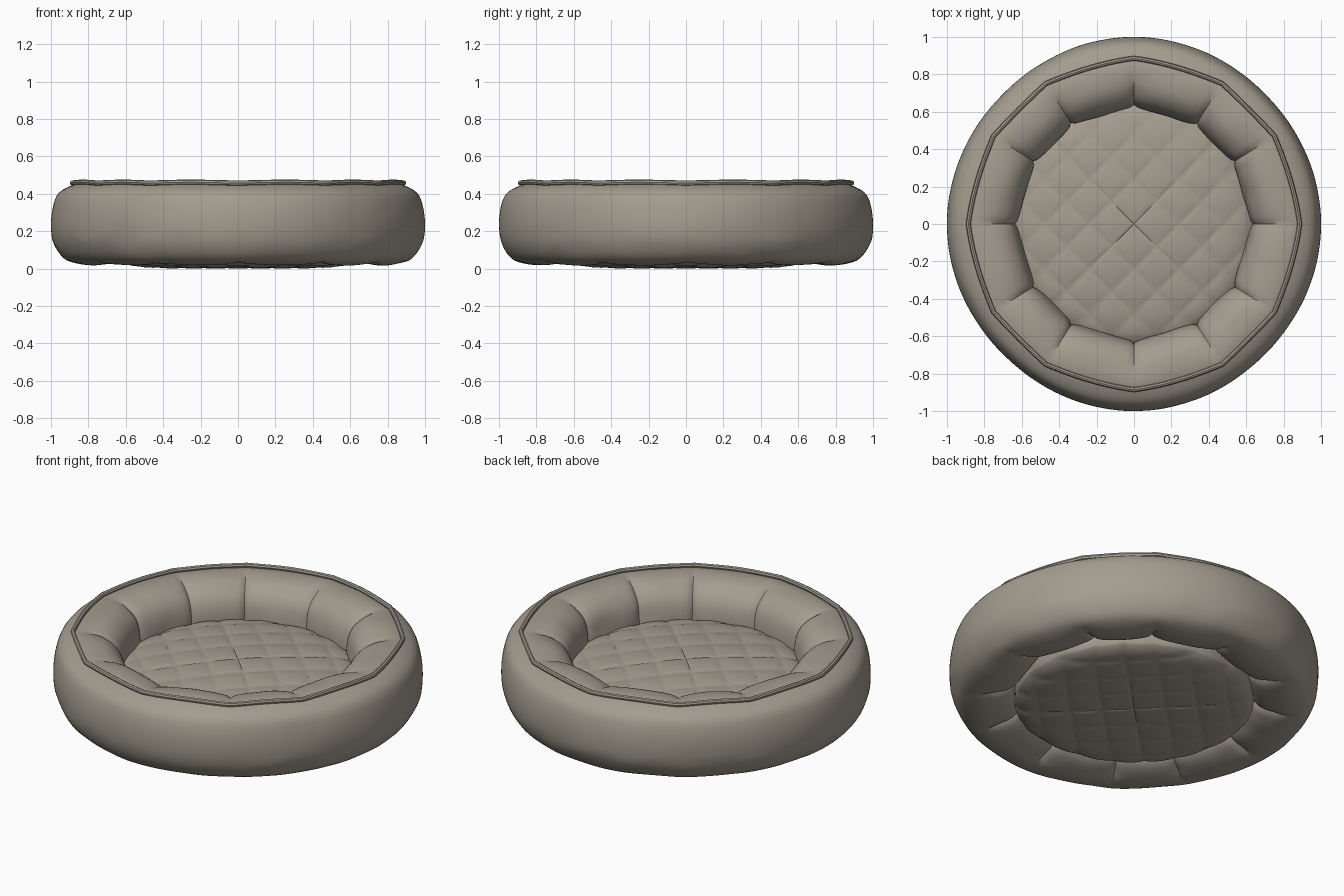
import bpy, bmesh, math
from math import sin, cos, pi, radians
from mathutils import Vector, noise

if "Cube" in bpy.data.objects:
    bpy.data.objects.remove(bpy.data.objects["Cube"])

fabric = bpy.data.materials.new("taupe fabric")
fabric.diffuse_color = (0.37, 0.335, 0.275, 1)
fabric.use_nodes = True
fabric.node_tree.nodes["Principled BSDF"].inputs["Base Color"].default_value = fabric.diffuse_color


def finish(bm, name, angle=40):
    bmesh.ops.recalc_face_normals(bm, faces=bm.faces)
    me = bpy.data.meshes.new(name)
    bm.to_mesh(me)
    bm.free()
    me.materials.append(fabric)
    ob = bpy.data.objects.new(name, me)
    bpy.context.collection.objects.link(ob)
    bpy.ops.object.select_all(action='DESELECT')
    ob.select_set(True)
    bpy.context.view_layer.objects.active = ob
    bpy.ops.object.shade_smooth_by_angle(angle=radians(angle))
    return ob


def smooth_loop(pts, sub):
    """Closed Catmull-Rom curve through the given (r, z) points."""
    out, n = [], len(pts)
    for i in range(n):
        a, b, c, d = (Vector(pts[(i + k) % n]) for k in (-1, 0, 1, 2))
        for j in range(sub):
            t = j / sub
            out.append(0.5 * (2 * b + (c - a) * t + (2 * a - 5 * b + 4 * c - d) * t * t
                              + (3 * b - a - 3 * c + d) * t ** 3))
    return out


def sweep(name, rows):
    """Skin a closed ring of closed cross-sections."""
    bm = bmesh.new()
    vs = [[bm.verts.new(p) for p in row] for row in rows]
    n, m = len(vs), len(vs[0])
    for i in range(n):
        for j in range(m):
            bm.faces.new((vs[i][j], vs[(i + 1) % n][j],
                          vs[(i + 1) % n][(j + 1) % m], vs[i][(j + 1) % m]))
    return finish(bm, name)


def seam_angle(phi):
    # twelve panels, the diagonal ones slightly narrower
    return phi + radians(2.3) * sin(4 * phi)


def puff(phi):
    # 0 on a panel seam, 1 in the middle of a panel
    return abs(sin(6 * phi)) ** 0.5


def chord(phi):
    # 1 at panel corners, dipping between them like a slack polygon
    d = abs((phi % (pi / 6)) - pi / 12)
    return 1 - 0.6 * (1 - cos(pi / 12) / cos(d))


# Stuffed ring wall, pinched at twelve seams on its inner side
profile = smooth_loop([(1.0, 0.23), (0.99, 0.33), (0.957, 0.405), (0.875, 0.449),
                       (0.79, 0.463), (0.70, 0.446), (0.633, 0.385), (0.605, 0.29),
                       (0.605, 0.18), (0.625, 0.10), (0.68, 0.045), (0.77, 0.02),
                       (0.85, 0.022), (0.932, 0.055), (0.985, 0.135)], 4)
core = Vector((0.80, 0.24))
N = 12 * 20
rows = []
for i in range(N):
    phi = 2 * pi * i / N
    th = seam_angle(phi)
    row = []
    for p in profile:
        reach = 0.91 if p.y < 0.2 else 0.87
        w = min(1, max(0.0, (reach - p.x) / 0.17))
        inward = (core - p).normalized()
        q = p + inward * 0.036 * w * (1 - puff(phi))
        # soft wrinkles on the lower and inner fabric
        wr = noise.noise(Vector((cos(th) * 5, sin(th) * 5, p.y * 8)))
        q += inward * wr * (0.005 if p.y < 0.16 or p.x < 0.8 else 0.002)
        # outer side is very slightly squared towards the axes
        r = q.x * (1 - 0.012 * sin(2 * th) ** 2 * max(0, (p.x - 0.85) / 0.15))
        row.append((r * cos(th), r * sin(th), max(q.y, 0.012)))
    rows.append(row)
sweep("ring_wall", rows)

# Piping cord along the top edge, straightened between the seams
rows = []
for i in range(N):
    phi = 2 * pi * i / N
    th = seam_angle(phi)
    r = 0.886 * chord(phi)
    z = 0.458 + 0.004 * sin(6 * phi) ** 2
    rows.append([((r + 0.013 * cos(a)) * cos(th), (r + 0.013 * cos(a)) * sin(th),
                  z + 0.014 * sin(a)) for a in (2 * pi * k / 8 for k in range(8))])
sweep("piping", rows)


# Quilted round cushion: domed top and flatter quilted base
def quilt(x, y, pitch=0.17):
    a, b = (x + y) / math.sqrt(2), (x - y) / math.sqrt(2)
    return abs(sin(pi * a / pitch) * sin(pi * b / pitch)) ** 0.4


RINGS, SEG, R = 56, 168, 0.64


def cushion_side(bm, height):
    centre = bm.verts.new((0, 0, height(0, 0, 0)))
    loops = []
    for i in range(1, RINGS + 1):
        r = R * i / RINGS
        loops.append([bm.verts.new((r * cos(t), r * sin(t), height(r * cos(t), r * sin(t), r / R)))
                      for t in (2 * pi * k / SEG for k in range(SEG))])
    for k in range(SEG):
        k2 = (k + 1) % SEG
        bm.faces.new((centre, loops[0][k], loops[0][k2]))
        for a, b in zip(loops, loops[1:]):
            bm.faces.new((a[k], b[k], b[k2], a[k2]))
    return loops[-1]


bm = bmesh.new()
top = cushion_side(bm, lambda x, y, u: 0.315 - 0.05 * u ** 2 - 0.03 * u ** 16 + 0.010 * quilt(x, y))
base = cushion_side(bm, lambda x, y, u: 0.011 + 0.012 * u ** 4 + 0.04 * u ** 14 - 0.011 * quilt(x, y))
for k in range(SEG):
    k2 = (k + 1) % SEG
    bm.faces.new((top[k], base[k], base[k2], top[k2]))
finish(bm, "quilted_cushion", 60)
